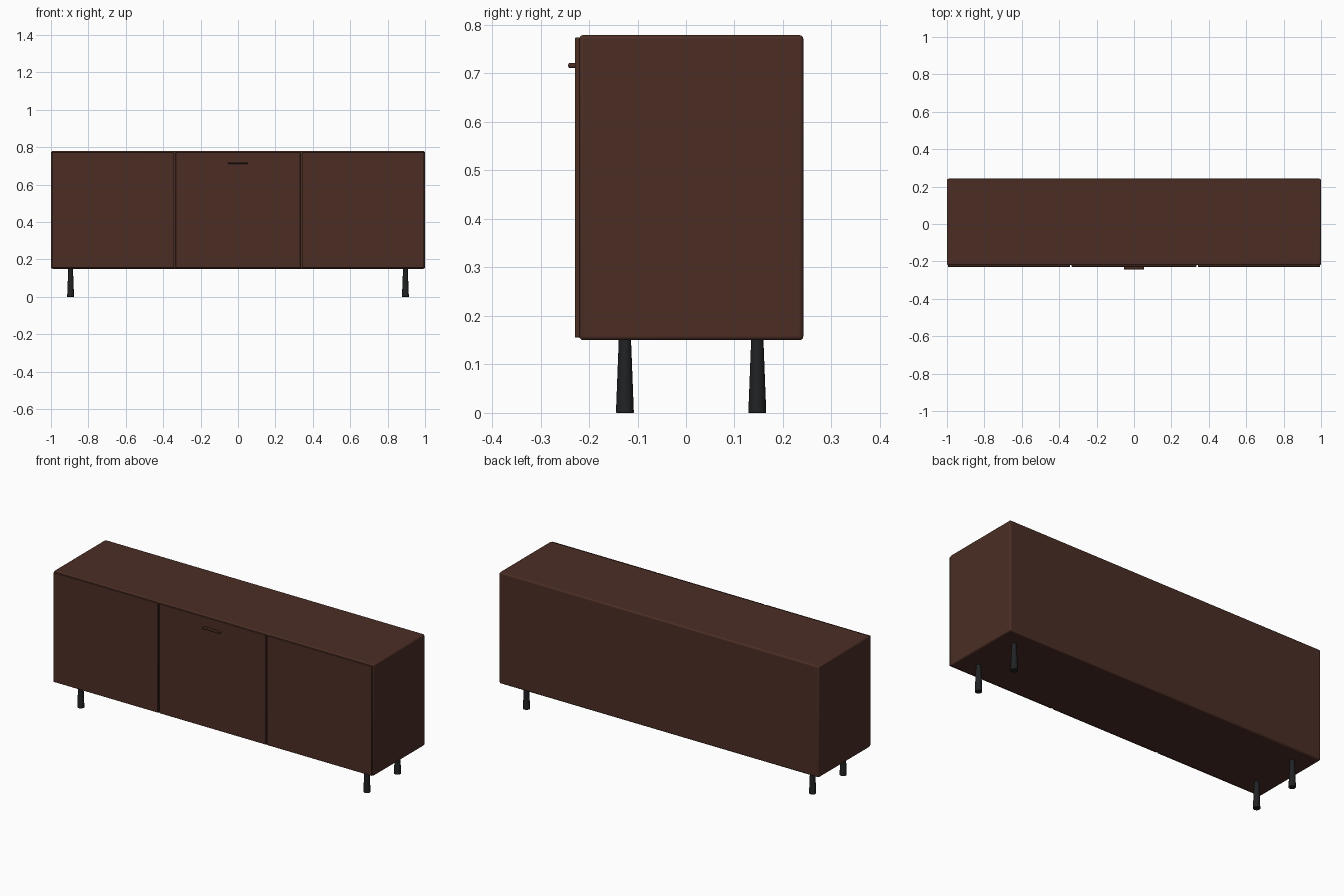
import bpy

if "Cube" in bpy.data.objects:
    bpy.data.objects.remove(bpy.data.objects["Cube"])


def material(name, rgb):
    m = bpy.data.materials.new(name)
    m.diffuse_color = (*rgb, 1)
    m.use_nodes = True
    m.node_tree.nodes["Principled BSDF"].inputs["Base Color"].default_value = m.diffuse_color
    return m


wood = material("dark walnut", (0.070, 0.027, 0.018))
metal = material("black metal", (0.015, 0.016, 0.017))


def finish(obj, name, mat, bevel, segments):
    obj.name = name
    obj.data.materials.append(mat)
    mod = obj.modifiers.new("soft edges", 'BEVEL')
    mod.width = bevel
    mod.segments = segments
    mod.limit_method = 'ANGLE'
    mod.angle_limit = 1.0
    bpy.ops.object.shade_smooth_by_angle()
    return obj


def box(name, lo, hi, mat, bevel, segments=3):
    bpy.ops.mesh.primitive_cube_add(size=1, location=[(a + b) / 2 for a, b in zip(lo, hi)])
    obj = bpy.context.object
    obj.scale = [b - a for a, b in zip(lo, hi)]
    bpy.ops.object.transform_apply(location=False, rotation=False, scale=True)
    return finish(obj, name, mat, bevel, segments)


# Cabinet body
box("cabinet_body", (-1, -0.22, 0.15), (1, 0.242, 0.779), wood, 0.008)

# Three front doors separated by narrow gaps
edges = (-0.995, -0.337, 0.337, 0.995)
gap = 0.004
for i, side in enumerate(("left", "middle", "right")):
    x0 = edges[i] + (gap if i > 0 else 0)
    x1 = edges[i + 1] - (gap if i < 2 else 0)
    box(side + "_door", (x0, -0.229, 0.155), (x1, -0.2185, 0.774), wood, 0.002, 2)

# Slim bar handle on the middle door
box("door_handle", (-0.054, -0.243, 0.711), (0.054, -0.226, 0.722), wood, 0.004)

# Tapered legs, wider at the foot
for sx, side in ((-1, "left"), (1, "right")):
    for y, end in ((-0.126, "front"), (0.147, "back")):
        bpy.ops.mesh.primitive_cone_add(vertices=24, radius1=0.0185, radius2=0.0125,
                                        depth=0.155, location=(sx * 0.895, y, 0.0775))
        finish(bpy.context.object, f"{end}_{side}_leg", metal, 0.001, 1)
